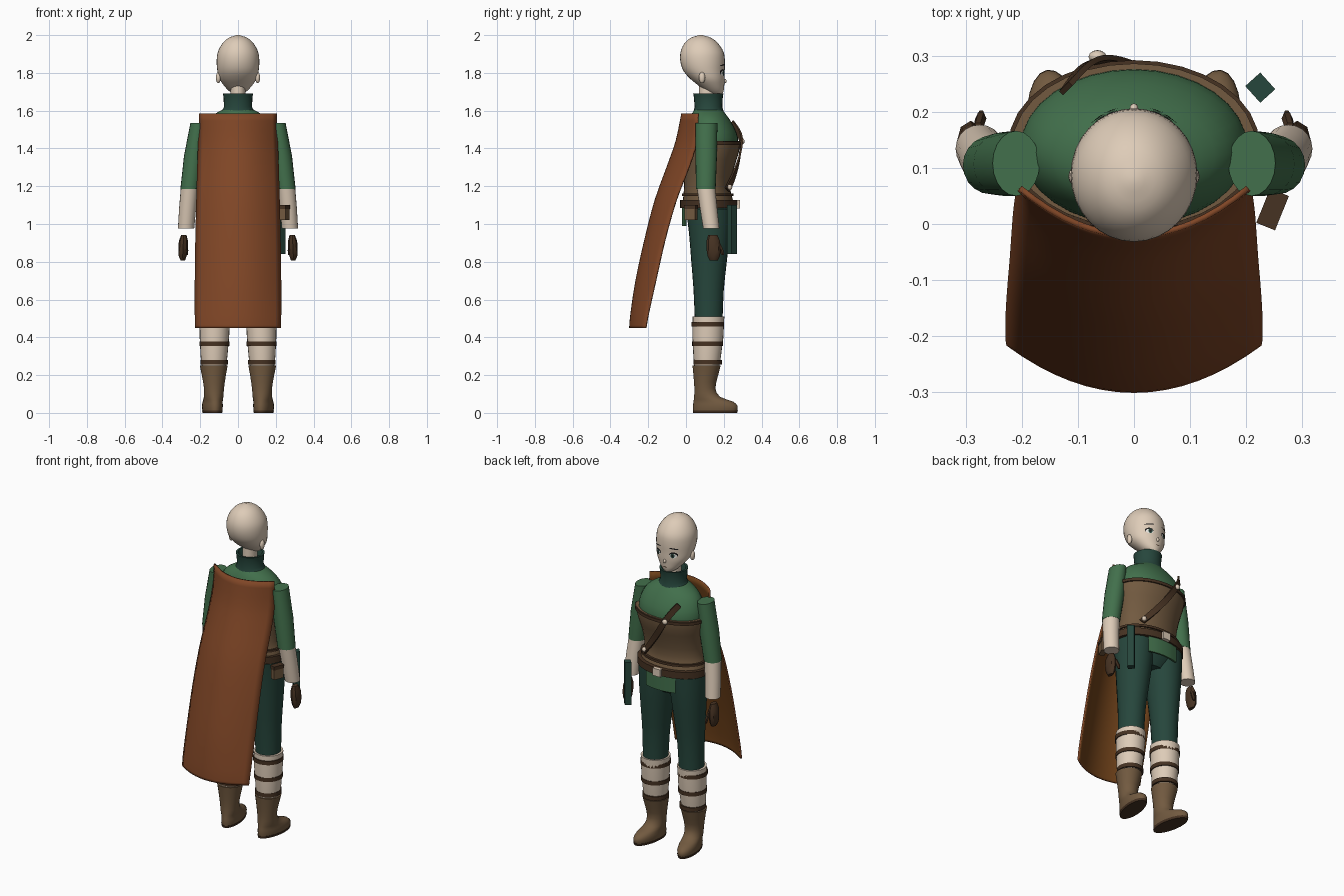
import bpy, bmesh, math
from mathutils import Vector, Matrix
from mathutils.bvhtree import BVHTree

if "Cube" in bpy.data.objects:
    bpy.data.objects.remove(bpy.data.objects["Cube"])


def mat(name, r, g, b):
    m = bpy.data.materials.new(name)
    lin = [((c / 255 + 0.055) / 1.055) ** 2.4 for c in (r, g, b)]
    m.diffuse_color = (*lin, 1)
    m.use_nodes = True
    m.node_tree.nodes["Principled BSDF"].inputs["Base Color"].default_value = m.diffuse_color
    return m


PALE = mat("pale", 222, 204, 184)
GREEN = mat("green", 66, 112, 76)
DARKGREEN = mat("dark green", 38, 70, 60)
TAN = mat("tan leather", 114, 90, 64)
BROWN = mat("dark brown", 70, 50, 34)
RUST = mat("rust cloth", 128, 70, 38)
LINING = mat("cape lining", 112, 66, 26)
BLACK = mat("black", 28, 26, 26)
WHITE = mat("white", 240, 238, 232)


def finish(name, bm, mats, angle=40):
    bmesh.ops.recalc_face_normals(bm, faces=bm.faces)
    me = bpy.data.meshes.new(name)
    bm.to_mesh(me)
    bm.free()
    for m in mats:
        me.materials.append(m)
    me.shade_smooth()
    me.set_sharp_from_angle(angle=math.radians(angle))
    ob = bpy.data.objects.new(name, me)
    bpy.context.collection.objects.link(ob)
    return ob


def catmull(rows, n):
    out = []
    for i in range(len(rows) - 1):
        p = [rows[max(0, min(len(rows) - 1, i + k))] for k in (-1, 0, 1, 2)]
        for j in range(n):
            t = j / n
            out.append([0.5 * (2 * b + (c - a) * t + (2 * a - 5 * b + 4 * c - d) * t * t
                               + (3 * b - a - 3 * c + d) * t ** 3) for a, b, c, d in zip(*p)])
    return out + [list(rows[-1])]


def loft(name, rings, m, seg=24, s=1, smooth=1, yaw=0, pivot=(0, 0)):
    """Stack elliptical rings (z, cx, cy, rx, ry) into a capped body."""
    bm = bmesh.new()
    loops = []
    for z, cx, cy, rx, ry in catmull(rings, smooth):
        loops.append([bm.verts.new((cx + rx * math.cos(a), cy + ry * math.sin(a), z))
                      for a in (2 * math.pi * k / seg for k in range(seg))])
    for a, b in zip(loops, loops[1:]):
        for k in range(seg):
            bm.faces.new((a[k], a[(k + 1) % seg], b[(k + 1) % seg], b[k]))
    bm.faces.new(loops[0])
    bm.faces.new(loops[-1])
    if yaw:
        bmesh.ops.rotate(bm, verts=bm.verts, cent=(*pivot, 0),
                         matrix=Matrix.Rotation(math.radians(yaw), 3, 'Z'))
    bmesh.ops.scale(bm, vec=(s, 1, 1), verts=bm.verts)
    return finish(name, bm, [m])


def box(name, loc, size, m, yaw=0, roll=0):
    bm = bmesh.new()
    bmesh.ops.create_cube(bm, size=1)
    bmesh.ops.scale(bm, vec=size, verts=bm.verts)
    rot = Matrix.Rotation(math.radians(yaw), 4, 'Z') @ Matrix.Rotation(math.radians(roll), 4, 'Y')
    bmesh.ops.transform(bm, matrix=Matrix.Translation(loc) @ rot, verts=bm.verts)
    return finish(name, bm, [m])


def ribbon(name, pts, width, m, thick=0.01):
    """Flat band along points, facing away from the body axis."""
    bm = bmesh.new()
    pts = [Vector(p) for p in catmull(pts, 5)]
    rows = []
    for i, p in enumerate(pts):
        t = (pts[min(i + 1, len(pts) - 1)] - pts[max(i - 1, 0)]).normalized()
        n = Vector((p.x, p.y - 0.12, 0)).normalized()
        w = t.cross(n).normalized() * width / 2
        rows.append([bm.verts.new(q) for q in (p - w, p + w, p + w - n * thick, p - w - n * thick)])
    for a, b in zip(rows, rows[1:]):
        for k in range(4):
            bm.faces.new((a[k], a[(k + 1) % 4], b[(k + 1) % 4], b[k]))
    bm.faces.new(rows[0])
    bm.faces.new(rows[-1])
    return finish(name, bm, [m])


def ball(name, loc, size, m):
    bm = bmesh.new()
    bmesh.ops.create_uvsphere(bm, u_segments=12, v_segments=8, radius=1)
    bmesh.ops.scale(bm, vec=size, verts=bm.verts)
    bmesh.ops.translate(bm, vec=loc, verts=bm.verts)
    return finish(name, bm, [m], 80)


# head and neck
head = loft("head", [(1.682, 0, .172, .012, .014), (1.69, 0, .16, .03, .033), (1.71, 0, .148, .054, .052),
                     (1.74, 0, .13, .08, .073), (1.77, 0, .113, .099, .092), (1.81, 0, .096, .109, .109),
                     (1.86, 0, .088, .113, .118), (1.91, 0, .085, .107, .114), (1.955, 0, .081, .083, .09),
                     (1.985, 0, .079, .05, .055), (2.0, 0, .078, .008, .008)], PALE, 32, smooth=3)
loft("neck", [(1.6, 0, .115, .042, .048), (1.77, 0, .115, .037, .045)], PALE)
tree = BVHTree.FromPolygons([v.co for v in head.data.vertices], [p.vertices for p in head.data.polygons])


def face_plate(name, x, z, w, h, m, lift, tilt=0):
    """Thin oval wrapped onto the front of the head."""
    bm = bmesh.new()
    bmesh.ops.create_circle(bm, cap_ends=True, cap_tris=True, segments=16, radius=1)
    c, s = math.cos(tilt), math.sin(tilt)
    for v in bm.verts:
        u, k = v.co.x * w, v.co.y * h
        px, pz = x + u * c - k * s, z + u * s + k * c
        hit = tree.ray_cast(Vector((px, 1, pz)), Vector((0, -1, 0)))[0]
        v.co = (px, hit.y + lift, pz)
    finish(name, bm, [m])


for s in (-1, 1):
    ball("ear", (s * .104, .085, 1.775), (.013, .017, .03), PALE)
    face_plate("eye_lash", s * .05, 1.803, .022, .017, BLACK, .002)
    face_plate("eye_white", s * .05, 1.798, .019, .014, WHITE, .004)
    face_plate("iris", s * .048, 1.799, .010, .014, DARKGREEN, .006)
    face_plate("pupil", s * .048, 1.799, .005, .008, BLACK, .008)
    face_plate("brow", s * .052, 1.842, .026, .0035, BLACK, .005, -s * .15)
face_plate("mouth", 0, 1.722, .015, .0025, BROWN, .003)
ball("nose", (0, .205, 1.757), (.008, .01, .012), PALE)

# torso, collar and corset
loft("shirt", [(1.1, 0, .115, .19, .125), (1.2, 0, .112, .168, .112), (1.3, 0, .125, .18, .125),
               (1.42, 0, .137, .202, .14), (1.49, 0, .133, .195, .132), (1.55, 0, .125, .165, .108),
               (1.585, 0, .12, .12, .088), (1.61, 0, .118, .07, .07)], GREEN, 32, smooth=2)
loft("collar", [(1.575, 0, .12, .115, .085), (1.595, 0, .12, .088, .08), (1.62, 0, .119, .074, .073),
                (1.675, 0, .118, .077, .077), (1.69, 0, .118, .08, .08), (1.69, 0, .118, .068, .068),
                (1.65, 0, .118, .055, .06)], DARKGREEN)
loft("corset", [(1.1, 0, .118, .208, .138), (1.14, 0, .115, .2, .13), (1.2, 0, .112, .184, .122),
                (1.3, 0, .123, .193, .132), (1.38, 0, .136, .21, .144), (1.44, 0, .14, .217, .146)],
     TAN, 32, smooth=2)


def band(name, z, h, x, y, rx, ry, m, s=1):
    loft(name, [(z - h / 2, x, y, rx, ry), (z + h / 2, x, y, rx, ry)], m, 32, s)


band("corset_top_trim", 1.428, .018, 0, .14, .224, .152, BROWN)
band("corset_low_trim", 1.155, .014, 0, .115, .205, .137, BROWN)
band("belt", 1.105, .042, 0, .12, .222, .152, BROWN)
box("buckle", (0, .276, 1.105), (.05, .02, .045), PALE)

# chest strap with beads
ribbon("chest_strap", [(-.125, .245, 1.535), (-.09, .285, 1.48), (-.055, .297, 1.425), (.0, .285, 1.34),
                       (.07, .255, 1.25), (.13, .222, 1.18)], .034, BROWN)
ball("strap_bead", (-.065, .298, 1.437), (.016, .012, .016), PALE)
ball("strap_bead", (.12, .232, 1.195), (.015, .013, .015), PALE)

# shirt hem below the belt, front and back
for side, name in ((1, "front_hem"), (-1, "back_hem")):
    ribbon(name, [(x, .12 + side * .142 * math.sqrt(1 - (x / .22) ** 2), 1.04)
                  for x in (-.1, -.05, 0, .05, .1)], .1, GREEN)

# belt pouch and sheath
box("pouch", (.247, .026, 1.06), (.032, .062, .08), TAN, -22)
box("pouch_flap", (.247, .026, 1.09), (.036, .066, .022), BROWN, -22)
box("sheath", (.225, .243, .97), (.036, .04, .26), DARKGREEN, 42)

# pelvis
loft("pelvis", [(.95, 0, .122, .09, .075), (1.0, 0, .122, .17, .105), (1.1, 0, .12, .205, .13)], DARKGREEN)

for s in (-1, 1):
    # arms and gloves
    loft("upper_sleeve", [(1.185, .255, .105, .05, .052), (1.36, .232, .107, .054, .057),
                          (1.535, .21, .108, .042, .058)], GREEN, 20, s)
    loft("forearm_sleeve", [(.975, .275, .134, .043, .043), (1.08, .267, .12, .045, .046),
                            (1.2, .255, .105, .047, .049)], PALE, 20, s)
    loft("glove", [(.808, .292, .147, .012, .022), (.83, .293, .147, .021, .033), (.87, .291, .146, .025, .038),
                   (.91, .289, .144, .024, .036), (.942, .287, .142, .014, .024)], BROWN, 8, s)
    loft("thumb", [(.835, .272, .195, .006, .008), (.86, .273, .188, .01, .012),
                   (.9, .278, .17, .009, .012)], BROWN, 6, s)
    # legs
    loft("trouser_leg", [(.48, .122, .12, .07, .073), (.65, .118, .12, .075, .08), (.8, .112, .122, .087, .094),
                         (.95, .106, .124, .1, .108), (1.08, .1, .12, .11, .12)], DARKGREEN, 24, s, 2)
    loft("legging", [(.24, .127, .11, .064, .066), (.3, .127, .112, .071, .073), (.4, .125, .116, .078, .082),
                     (.51, .123, .119, .082, .084)], PALE, 24, s)
    for z, r in ((.47, .084), (.365, .08), (.268, .073)):
        band("legging_strap", z, .024, .125, .115, r, r + .002, BROWN, s)
    # boots, toes turned slightly out
    loft("boot", [(.012, .127, .155, .05, .118), (.035, .127, .156, .053, .12), (.06, .127, .145, .051, .106),
                  (.085, .127, .112, .051, .07), (.13, .127, .1, .053, .056), (.2, .127, .105, .064, .066),
                  (.25, .127, .109, .074, .075)], TAN, 24, s, 2, -9, (.127, .1))
    loft("sole", [(0, .127, .155, .049, .118), (.013, .127, .156, .053, .121)], BROWN, 24, s, 1, -9, (.127, .1))

# cape: rows of (z, y at the middle, y at the edges, half width)
rows = [(1.585, -.025, .06, .206), (1.44, -.055, .053, .211), (1.31, -.1, .015, .216), (1.13, -.165, -.055, .221),
        (.92, -.22, -.115, .226), (.7, -.268, -.165, .229), (.52, -.295, -.205, .229), (.45, -.301, -.217, .227)]
bm = bmesh.new()
N = 16
grid = []
for z, yc, ye, w in catmull(rows, 3):
    us = [2 * k / N - 1 for k in range(N + 1)]
    grid.append([bm.verts.new((u * w, yc + (ye - yc) * u * u, z)) for u in us])
for a, b in zip(grid, grid[1:]):
    for k in range(N):
        bm.faces.new((a[k], b[k], b[k + 1], a[k + 1]))
bm.normal_update()
if sum(f.normal.y for f in bm.faces) > 0:
    bmesh.ops.reverse_faces(bm, faces=bm.faces)
me = bpy.data.meshes.new("cape")
bm.to_mesh(me)
bm.free()
me.materials.append(RUST)
me.materials.append(LINING)
me.shade_smooth()
cape = bpy.data.objects.new("cape", me)
bpy.context.collection.objects.link(cape)
sol = cape.modifiers.new("thickness", 'SOLIDIFY')
sol.thickness = 0.01
sol.offset = -1
sol.material_offset = 1
